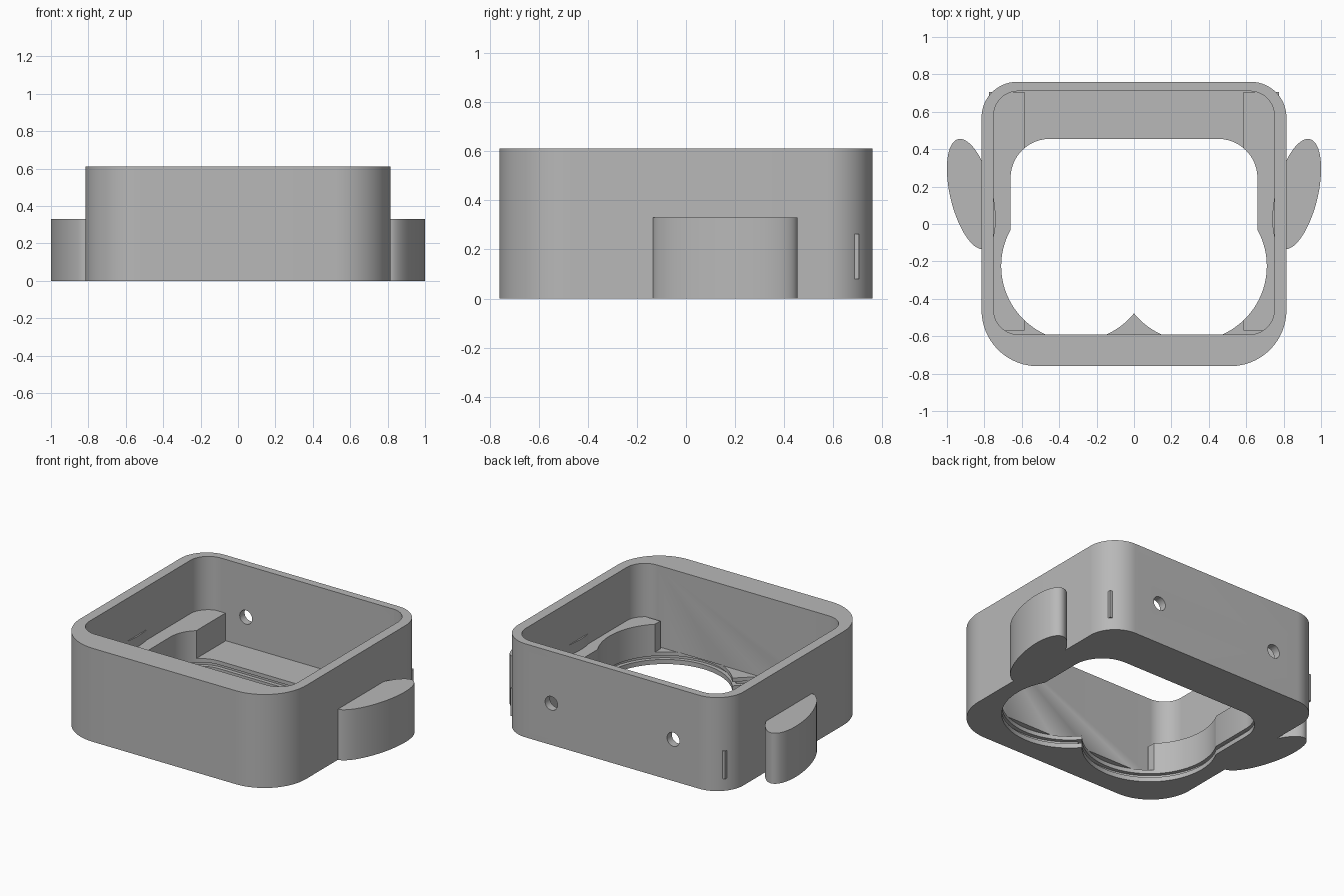
import bpy, bmesh
from math import acos, cos, sin, pi, radians
from mathutils import Matrix, Vector

cube = bpy.data.objects.get("Cube")
if cube:
    bpy.data.objects.remove(cube, do_unlink=True)

grey = bpy.data.materials.new("plain_grey")
grey.use_nodes = True
COLOUR = (0.48, 0.48, 0.48, 1)
grey.diffuse_color = COLOUR
grey.node_tree.nodes["Principled BSDF"].inputs["Base Color"].default_value = COLOUR


def arc(cx, cy, r, a0, a1, n=24):
    return [(cx + r * cos(a0 + (a1 - a0) * i / n), cy + r * sin(a0 + (a1 - a0) * i / n))
            for i in range(n + 1)]


def mirror_profile(half):
    """Close a right-hand half profile with its mirror image, sharing a centre point."""
    pts = half + [(-x, y) for x, y in reversed(half)]
    return pts[:-1] if abs(half[0][0]) < 1e-6 else pts


def rounded_box(w, y0, y1, r_front, r_back):
    return mirror_profile(arc(w - r_front, y0 + r_front, r_front, -pi / 2, 0)
                          + arc(w - r_back, y1 - r_back, r_back, 0, pi / 2))


def opening(grow=0.0):
    """Rounded window at the back joined to two round lobes at the front."""
    w, r, cx, cy, corner = 0.66 + grow, 0.4 + grow, 0.31, -0.225, 0.21 + grow
    lobe = arc(cx, cy, r, -acos(-cx / r), acos((w - cx) / r), 64)
    lobe[0] = (0.0, lobe[0][1])
    return mirror_profile(lobe + arc(0.45, 0.245, corner, 0, pi / 2))


def prism(name, pts, z0, z1):
    bm = bmesh.new()
    base = bm.faces.new([bm.verts.new((x, y, z0)) for x, y in pts])
    top = bmesh.ops.extrude_face_region(bm, geom=[base])["geom"]
    bmesh.ops.translate(bm, vec=(0, 0, z1 - z0),
                        verts=[g for g in top if isinstance(g, bmesh.types.BMVert)])
    bmesh.ops.recalc_face_normals(bm, faces=bm.faces)
    mesh = bpy.data.meshes.new(name)
    bm.to_mesh(mesh)
    bm.free()
    mesh.materials.append(grey)
    obj = bpy.data.objects.new(name, mesh)
    bpy.context.collection.objects.link(obj)
    return obj


def select(obj):
    bpy.ops.object.select_all(action="DESELECT")
    obj.select_set(True)
    bpy.context.view_layer.objects.active = obj


def cut(obj, cutter):
    mod = obj.modifiers.new("cut", "BOOLEAN")
    mod.operation, mod.solver, mod.object = "DIFFERENCE", "EXACT", cutter
    select(obj)
    bpy.ops.object.modifier_apply(modifier=mod.name)
    bpy.data.objects.remove(cutter, do_unlink=True)


def smooth(obj):
    select(obj)
    bpy.ops.object.shade_smooth_by_angle(angle=radians(30))


FLOOR = 0.08

# Open-topped frame with a thin floor
frame = prism("frame", rounded_box(0.815, -0.76, 0.76, 0.3, 0.19), 0, 0.61)
cut(frame, prism("cavity", rounded_box(0.75, -0.59, 0.71, 0.13, 0.13), FLOOR, 0.8))

# Floor opening and the groove around its edge
cut(frame, prism("floor_opening", opening(), -0.1, FLOOR + 0.001))
cut(frame, prism("edge_groove", opening(0.025), 0.03, 0.055))

# Round holes through the back wall
for x in (-0.44, 0.44):
    hole = prism("hole", arc(0, 0, 0.045, 0, 2 * pi, 32)[:-1], -0.1, 0.1)
    hole.data.transform(Matrix.Translation(Vector((x, 0.735, 0.272))) @ Matrix.Rotation(pi / 2, 4, "X"))
    cut(frame, hole)
smooth(frame)

for side, s in (("left", 1), ("right", -1)):
    # Inner side block, trimmed by the opening
    corners = [(0.585, -0.57), (0.775, -0.57), (0.775, 0.705), (0.585, 0.705)]
    block = prism(side + "_inner_block", [(s * x, y) for x, y in corners], FLOOR, 0.262)
    cut(block, prism("block_trim", opening(), -0.1, 0.5))
    smooth(block)

    # Tilted oval lug on the outside wall
    tilt = Matrix.Rotation(-s * radians(13.4), 2)
    oval = [tilt @ Vector((0.113 * x, 0.302 * y)) for x, y in arc(0, 0, 1, 0, 2 * pi, 72)[:-1]]
    smooth(prism(side + "_lug", [(p.x + s * 0.87, p.y + 0.16) for p in oval], 0, 0.33))
